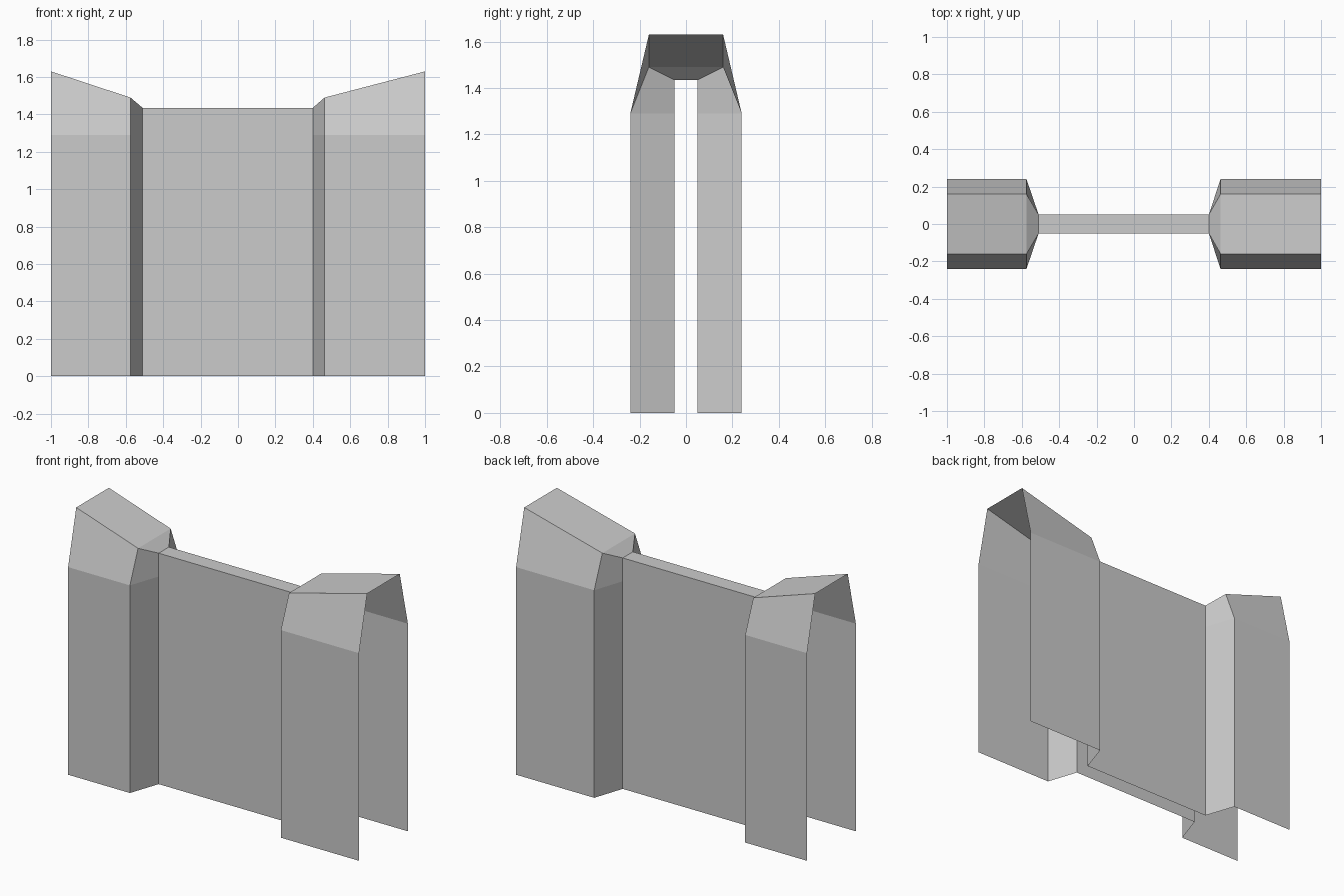
import bpy, bmesh

if "Cube" in bpy.data.objects:
    bpy.data.objects.remove(bpy.data.objects["Cube"])

# Cross-section stations along the wall: x, half width, roof half width, roof height
stations = [
    (-1.00, 0.24, 0.16, 1.63),
    (-0.575, 0.24, 0.16, 1.49),
    (-0.51, 0.05, 0.05, 1.435),
    (0.40, 0.05, 0.05, 1.435),
    (0.463, 0.24, 0.16, 1.49),
    (1.00, 0.24, 0.16, 1.63),
]
SHOULDER = 1.29

# Open shell (no ends, no underside) lofted through the stations
bm = bmesh.new()
rings = []
for x, half, roof, top in stations:
    side = [(half, 0), (half, SHOULDER), (roof, top)]
    outline = [(-y, z) for y, z in side] + side[::-1]
    rings.append([bm.verts.new((x, y, z)) for y, z in outline])
for a, b in zip(rings, rings[1:]):
    for i in range(len(a) - 1):
        bm.faces.new((a[i], b[i], b[i + 1], a[i + 1]))

mesh = bpy.data.meshes.new("wall_shell")
bm.to_mesh(mesh)
bm.free()
wall = bpy.data.objects.new("wall_shell", mesh)
bpy.context.collection.objects.link(wall)
